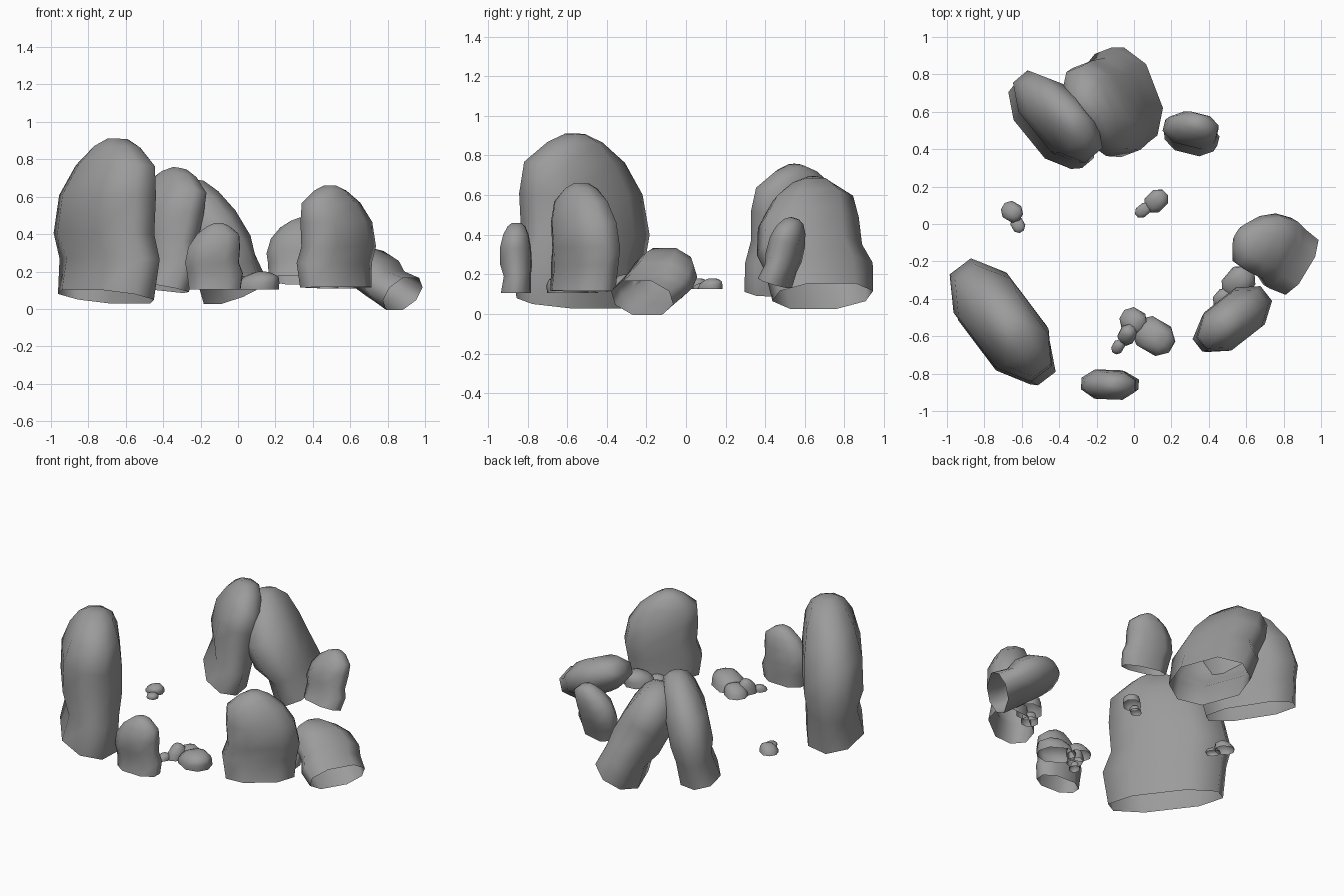
import bpy, bmesh
from math import radians
from mathutils import Matrix, Vector

if "Cube" in bpy.data.objects:
    bpy.data.objects.remove(bpy.data.objects["Cube"])

# shared boulder profile: height, left edge, right edge, thickness, bend
RINGS = [(0.00, -0.86, 0.94, 0.95, 0.00),
         (0.24, -0.93, 1.02, 0.84, 0.08),
         (0.40, -1.00, 0.88, 1.00, 0.00),
         (0.64, -0.88, 0.92, 0.98, -0.04),
         (0.83, -0.58, 0.89, 0.80, 0.00),
         (0.95, -0.22, 0.55, 0.56, 0.03),
         (1.00, 0.04, 0.30, 0.28, 0.03)]
DOME = [((z - .4) / .6, a, b, t, c) for z, a, b, t, c in RINGS[2:]]
# flattened octagon cross-section
SECTION = [(1, -.4), (1, .4), (.5, 1), (-.5, 1), (-1, .4), (-1, -.4), (-.5, -1), (.5, -1)]

grey = bpy.data.materials.new("stone_grey")
grey.diffuse_color = (.33, .33, .33, 1)
grey.use_nodes = True
grey.node_tree.nodes["Principled BSDF"].inputs["Base Color"].default_value = grey.diffuse_color


def stone(name, base, half_w, half_t, height, turn=0, lean=0, mirror=False,
          roll=0, slope=0, rings=RINGS):
    """Lofted boulder, open below; lean tips the top toward its local +y side."""
    bm = bmesh.new()
    m = (Matrix.Translation(base) @ Matrix.Rotation(radians(turn), 4, 'Z')
         @ Matrix.Rotation(radians(-lean), 4, 'X') @ Matrix.Rotation(radians(roll), 4, 'Y'))
    loops = []
    for z, a, b, t, bend in rings:
        if mirror:
            a, b = -b, -a
        mid, hw = (a + b) / 2, (b - a) / 2
        loops.append([bm.verts.new(m @ Vector(((mid + hw * u) * half_w,
                                               (v * t + bend) * half_t,
                                               z * height - (slope * v if z == 0 else 0))))
                      for u, v in SECTION])
    n = len(SECTION)
    for lo, hi in zip(loops, loops[1:]):
        for i in range(n):
            j = (i + 1) % n
            bm.faces.new((lo[i], lo[j], hi[j], hi[i]))
    bm.faces.new(loops[-1])
    me = bpy.data.meshes.new(name)
    bm.to_mesh(me)
    bm.free()
    me.materials.append(grey)
    ob = bpy.data.objects.new(name, me)
    bpy.context.collection.objects.link(ob)


# standing stones
stone("large_slab", (-.715, -.535, .065), .375, .178, .845, -53, 2.5, slope=.03)
stone("leaning_slab_left", (-.475, .54, .12), .295, .13, .65, -50, 12, roll=4)
stone("leaning_slab_right", (-.01, .68, .09), .28, .155, .65, -69, -26, True)
stone("back_small_stone", (.295, .45, .155), .15, .08, .345, -14, 18)
stone("right_slab", (.53, -.515, .115), .228, .125, .545, 38, 1, True)
stone("front_small_stone", (-.13, -.858, .105), .152, .078, .355, -2, 0)
# toppled stone on the right
stone("toppled_stone", (.885, -.215, .08), .19, .105, .42, 59, 59, True)

# low pebbles: name, base, half width, half depth, height, turn
for p in [
    ("pebble_right_big", (.56, -.31, .11), .10, .075, .09, 50),
    ("pebble_right_small", (.48, -.40, .11), .06, .05, .05, 50),
    ("pebble_front_big", (.11, -.60, .105), .12, .088, .095, -30),
    ("pebble_front_mid", (0, -.52, .105), .075, .065, .07, -30),
    ("pebble_front_small", (-.035, -.59, .105), .06, .045, .09, 65),
    ("pebble_front_tiny", (-.085, -.655, .105), .042, .03, .04, 60),
    ("pebble_left_big", (-.65, .065, .125), .06, .05, .055, -30),
    ("pebble_left_small", (-.62, -.005, .125), .045, .034, .03, -60),
    ("pebble_back_big", (.12, .125, .125), .07, .052, .055, 45),
    ("pebble_back_small", (.05, .075, .125), .048, .032, .03, 40),
]:
    stone(*p, rings=DOME)

# smooth shading, only very sharp creases kept
for ob in bpy.context.collection.objects:
    ob.select_set(True)
    bpy.context.view_layer.objects.active = ob
bpy.ops.object.shade_smooth_by_angle(angle=radians(75))
